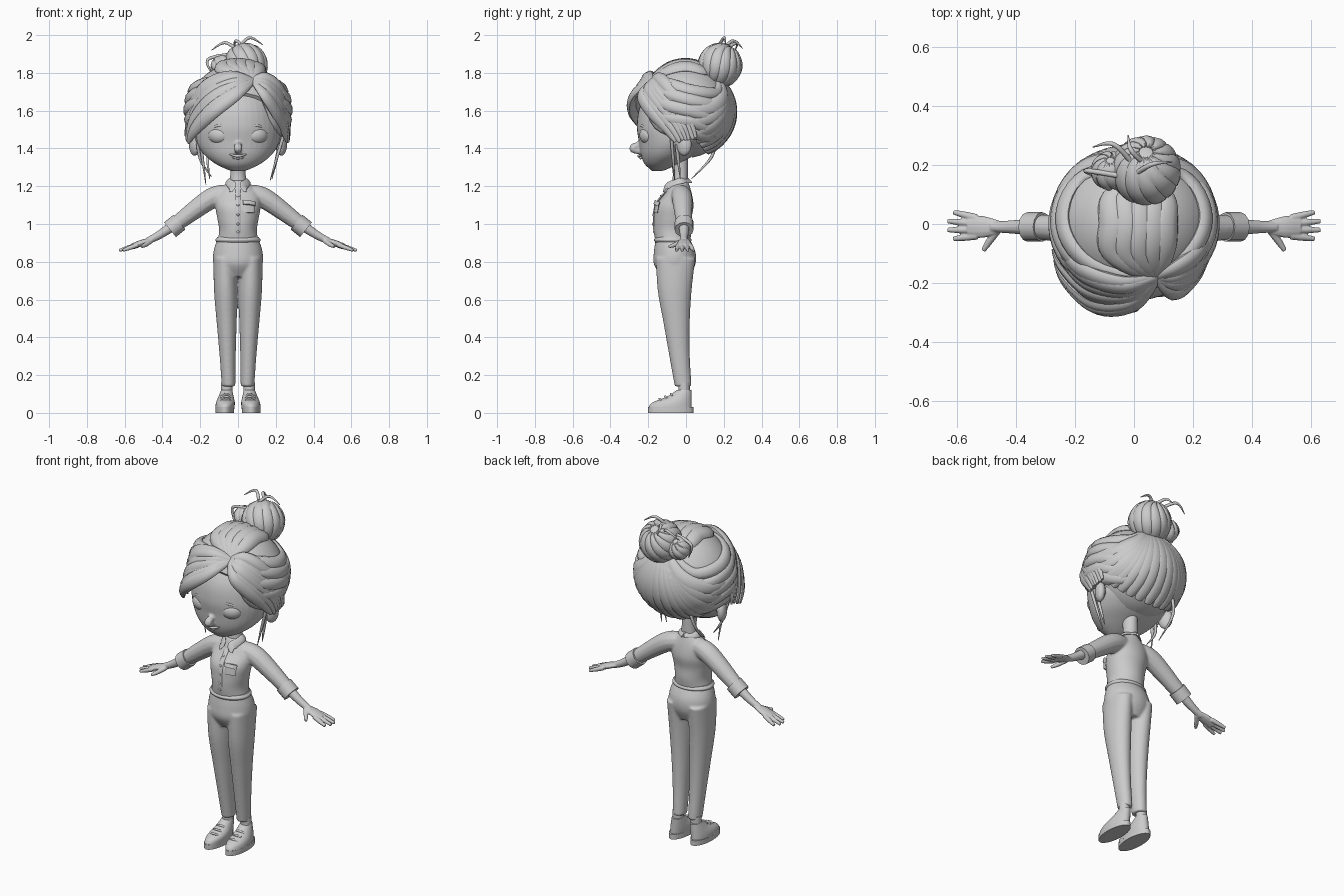
import bpy, bmesh, math, random
from mathutils import Vector, Matrix

random.seed(4)
default_cube = bpy.data.objects.get("Cube")
if default_cube:
    bpy.data.objects.remove(default_cube, do_unlink=True)

SHADE = (.6, .6, .6, 1)
grey = bpy.data.materials.new("clay grey")
grey.use_nodes = True
grey.diffuse_color = SHADE
grey.node_tree.nodes["Principled BSDF"].inputs["Base Color"].default_value = SHADE

UP, FRONT = Vector((0, 0, 1)), Vector((0, -1, 0))
SKULL, SKULL_SIZE = Vector((0, 0, 1.6)), Vector((.265, .243, .25))
BUN, PARTING = Vector((.03, .14, 1.79)), Vector((.08, -.18, 1.76))


def smooth_path(points, steps):
    """Catmull-Rom samples through points of any dimension."""
    padded = [points[0], *points, points[-1]]
    samples = []
    for before, start, end, after in zip(padded, padded[1:], padded[2:], padded[3:]):
        for step in range(steps):
            t = step / steps
            samples.append([q + t / 2 * (r - p + t * (2 * p - 5 * q + 4 * r - s + t * (3 * (q - r) + s - p)))
                            for p, q, r, s in zip(before, start, end, after)])
    return samples + [list(points[-1])]


def skin(bm, path, ref=UP, centre=None, level=False, sides=12):
    """Skin elliptical rings given as (x, y, z, half width, half thickness)."""
    rings = []
    last = len(path) - 1
    for i, (x, y, z, width, thick) in enumerate(path):
        pos = Vector((x, y, z))
        ahead, behind = path[min(i + 1, last)], path[max(i - 1, 0)]
        along = UP if level else (Vector(ahead[:3]) - Vector(behind[:3])).normalized()
        outward = pos - centre if centre else ref
        normal = (outward - along * outward.dot(along)).normalized()
        across = along.cross(normal)
        ring = []
        for k in range(sides):
            angle = math.tau * k / sides
            offset = across * math.cos(angle) * width + normal * math.sin(angle) * thick
            ring.append(bm.verts.new(pos + offset))
        rings.append(ring)
    for lower, upper in zip(rings, rings[1:]):
        for k in range(sides):
            bm.faces.new((lower[k - 1], lower[k], upper[k], upper[k - 1]))
    bm.faces.new(rings[0])
    bm.faces.new(rings[-1])


def ball(bm, location, size, turn=0):
    matrix = Matrix.Translation(location) @ Matrix.Rotation(turn, 4, "Z") @ Matrix.Diagonal((*size, 1))
    bmesh.ops.create_uvsphere(bm, u_segments=32, v_segments=20, radius=1, matrix=matrix)


def finish(bm, name, mirror=False):
    if mirror:
        copies = bmesh.ops.duplicate(bm, geom=bm.verts[:] + bm.edges[:] + bm.faces[:])["geom"]
        copied_verts = [item for item in copies if isinstance(item, bmesh.types.BMVert)]
        bmesh.ops.scale(bm, vec=(-1, 1, 1), verts=copied_verts)
    bmesh.ops.recalc_face_normals(bm, faces=bm.faces[:])
    mesh = bpy.data.meshes.new(name)
    bm.to_mesh(mesh)
    bm.free()
    mesh.materials.append(grey)
    part = bpy.data.objects.new(name, mesh)
    bpy.context.collection.objects.link(part)
    bpy.ops.object.select_all(action="DESELECT")
    part.select_set(True)
    bpy.context.view_layer.objects.active = part
    bpy.ops.object.shade_smooth_by_angle(angle=math.radians(50))
    return part


def blend(main, *others, voxel=.006, rounds=6):
    """Melt parts into one soft surface."""
    for part in (main, *others):
        part.select_set(True)
    bpy.context.view_layer.objects.active = main
    bpy.ops.object.join()
    remesh = main.modifiers.new("melt", "REMESH")
    remesh.mode, remesh.voxel_size, remesh.use_smooth_shade = "VOXEL", voxel, True
    main.modifiers.new("soften", "SMOOTH").iterations = rounds


def loft(name, bottom, top, widths, fronts, backs, x=(0, 0), ease=1, mirror=False):
    """Stack level ellipses from bottom to top; each has a half width, a front and a back."""
    rows = []
    for i, (width, front, back) in enumerate(zip(widths, fronts, backs)):
        t = i / (len(widths) - 1)
        rows.append((x[0] + (x[1] - x[0]) * t, (front + back) / 2, bottom + (top - bottom) * t ** ease,
                     width, (back - front) / 2))
    bm = bmesh.new()
    skin(bm, smooth_path(rows, 6), ref=-FRONT, level=True, sides=40)
    return finish(bm, name, mirror)


def tubes(name, paths, radii, flat=1, mirror=False, ref=UP, centre=None):
    """Tubes through each path, with one radius per point."""
    bm = bmesh.new()
    for path in paths:
        rows = [(*p, r, r * flat) for p, r in zip(path, radii)]
        skin(bm, smooth_path(rows, 6), ref=ref, centre=centre)
    return finish(bm, name, mirror)


# Trousers and shoes
hips = loft("trousers", .72, .92, (.1, .13, .13, .11), (-.13, -.17, -.17, -.16), (.02, .05, .05, .02))
legs = loft("trouser_legs", .14, .82, (.036, .043, .053, .062, .06), (-.06, -.09, -.12, -.15, -.16),
            (.03, .02, .02, .03, .05), x=(.05, .07), mirror=True)
blend(hips, legs, rounds=10)
loft("waistband", .9, .93, (.11, .12, .11), (-.16, -.17, -.16), (.02, .03, .02))
loft("ankles", .08, .16, (.03, .03), (-.04, -.04), (.02, .02), x=(.06, .06), mirror=True)
loft("shoe_soles", 0, .03, (.05, .05), (-.2, -.2), (.04, .04), x=(.07, .07), mirror=True)
loft("shoes", .02, .12, (.05, .05, .04, .03), (-.2, -.18, -.1, -.05), (.03, .03, .03, .03),
     x=(.07, .06), mirror=True)
laces = []
for k in range(3):
    y, z = -.07 - .03 * k, .1 - .013 * k
    laces.append([(.04, y, z - .01), (.06, y - .01, z), (.09, y, z - .01)])
tubes("shoe_laces", laces, [.006] * 3, mirror=True)

# Shirt with sleeves, collar and front details
shirt = loft("shirt", .9, 1.23, (.11, .1, .11, .12, .11, .04), (-.16, -.17, -.17, -.16, -.11, -.08),
             (.02, .03, .03, .04, .03, .01))
sleeves = tubes("sleeves", [[(.06, -.03, 1.16), (.15, -.02, 1.13), (.34, -.01, .99)]], (.05, .055, .04), mirror=True)
blend(shirt, sleeves)
tubes("cuffs", [[(.31, -.01, 1.01), (.36, -.01, .97)]], (.05, .05), mirror=True)
loft("neck", 1.18, 1.36, (.05, .04, .04), (-.08, -.07, -.09), (.01, .01, .01))
tubes("collar", [[(0, .02, 1.23), (.05, -.02, 1.23), (.05, -.06, 1.22), (.03, -.1, 1.2), (.04, -.12, 1.17)]],
      (.02, .02, .02, .024, .005), flat=.25, mirror=True, centre=Vector((0, -.04, 1.18)))
placket = [(0, -.1, 1.18), (0, -.16, 1.1), (0, -.17, 1), (0, -.16, .93)]
tubes("button_placket", [placket], [.014] * 4, flat=.4, ref=FRONT)
bm = bmesh.new()
for x, y, z in smooth_path(placket, 2)[1:-1]:
    ball(bm, (x, y - .005, z), (.007, .004, .007))
finish(bm, "buttons")
pocket_facing = Vector((.3, -1, 0))
tubes("chest_pocket", [[(.06, -.15, 1.12), (.06, -.16, 1.06)]], (.034, .03), flat=.2, ref=pocket_facing)
tubes("pocket_flap", [[(.06, -.15, 1.12), (.06, -.16, 1.1)]], (.037, .035), flat=.3, ref=pocket_facing)

# Hands, with fingers fanned by rule
forearms = tubes("hands", [[(.33, -.01, 1), (.42, -.01, .94), (.48, -.01, .91)]], (.03, .022, .018), mirror=True)
palms = tubes("palms", [[(.45, -.01, .92), (.51, -.01, .9), (.56, -.01, .88)]], (.02, .037, .035),
              flat=.45, mirror=True)
hand = [[(.46, -.02, .91), (.49, -.06, .89), (.51, -.09, .88)]]
for k in range(4):
    base = Vector((.53, .02 - .02 * k, .89))
    tip = Vector((.61 + .02 * (k in (1, 2)), .04 - .03 * k, .86))
    hand.append([base, base.lerp(tip, .5), tip])
fingers = tubes("fingers", hand, (.013, .012, .008), mirror=True)
blend(forearms, palms, fingers, voxel=.003, rounds=4)

# Head and face
head = loft("head", 1.28, 1.76, (.03, .06, .12, .18, .22, .23, .21, .14),
            (-.18, -.19, -.22, -.24, -.25, -.26, -.24, -.16), (-.13, -.1, -.04, .05, .13, .17, .17, .12), ease=2)
nose = tubes("nose", [[(0, -.22, 1.45), (0, -.25, 1.42), (0, -.28, 1.4), (0, -.24, 1.38)]],
             (.014, .018, .022, .014), ref=FRONT)
bm = bmesh.new()
ball(bm, (.23, -.01, 1.42), (.027, .042, .06), turn=-.4)
blend(head, nose, finish(bm, "ears", mirror=True), rounds=4)
tubes("lips", [[(-.05, -.23, 1.37), (0, -.25, 1.36), (.05, -.23, 1.37)]], (.003, .008, .003), ref=FRONT)
tubes("lower_lip", [[(-.03, -.23, 1.35), (0, -.24, 1.35), (.03, -.23, 1.35)]], (.003, .008, .003), ref=FRONT)
bm = bmesh.new()
ball(bm, (.1, -.2, 1.47), (.06, .044, .048), turn=.4)
finish(bm, "eyes", mirror=True)
tubes("eyelids", [[(.04, -.24, 1.47), (.06, -.24, 1.51), (.11, -.23, 1.52), (.17, -.18, 1.48)]],
      (.004, .006, .007, .003), mirror=True, ref=FRONT)

# Hair cap, cut along the hairline
bm = bmesh.new()
ball(bm, SKULL, SKULL_SIZE)
cut = bmesh.ops.bisect_plane(bm, geom=bm.verts[:] + bm.edges[:] + bm.faces[:], plane_co=(0, .02, 1.37),
                             plane_no=(0, -.8, -.6), clear_outer=True)
rim = [item for item in cut["geom_cut"] if isinstance(item, bmesh.types.BMEdge)]
bmesh.ops.holes_fill(bm, edges=rim)
finish(bm, "hair_cap")


def lock(bm, points, width, thick, hug=True):
    """A flat strand, tapered at both ends; it hugs the skull if asked."""
    samples = smooth_path(points, 6)
    rows = []
    for i, sample in enumerate(samples):
        taper = max(.2, math.sin(math.pi * (.13 + .8 * i / (len(samples) - 1))))
        place = Vector(sample)
        if hug:
            ray = place - SKULL
            place = SKULL + ray / Vector(a / b for a, b in zip(ray, SKULL_SIZE)).length
        rows.append((*place, width * taper, thick * taper))
    skin(bm, rows, centre=SKULL, sides=10)


# Strands gathered from the nape, temples and parting up to the bun
bm = bmesh.new()
for k in range(17):
    angle = math.radians(-120 + 15 * k)
    side, behind = math.sin(angle), math.cos(angle)
    flank = abs(side) if behind > 0 else 1
    start = Vector((.25 * side, .12 * behind, 1.36 + .1 * flank ** 3 + .3 * max(0, -behind)))
    sag = Vector((.07 * side, .13, -.05 * flank))
    lock(bm, [start, start.lerp(BUN, .3) + sag, start.lerp(BUN, .7) + sag, BUN], .05, .03)
for side in (-1, 1):
    for k in range(5):
        drop = Vector((0, 0, -.06 * k))
        sweep = [Vector(p) + drop for p in ((.19 * side, -.14, 1.77), (.27 * side, .02, 1.72), (.17 * side, .17, 1.7))]
        lock(bm, [PARTING, *sweep, BUN], .038, .026)
finish(bm, "gathered_hair")

# Raised crown between parting and bun
bm = bmesh.new()
for k in range(5):
    x = -.08 + .05 * k
    lock(bm, [PARTING, (x, -.11, 1.85), (x, 0, 1.87), (x, .1, 1.84), BUN], .05, .03)
finish(bm, "crown_hair")


def fan(name, low, high, count):
    """Strands from the parting, spread between a low and a high path."""
    bm = bmesh.new()
    for k in range(count):
        spread = k / (count - 1)
        jitter = Vector(random.uniform(-.006, .006) for axis in "xyz")
        strand = [Vector(a).lerp(Vector(b), spread) + jitter for a, b in zip(low, high)]
        lock(bm, [PARTING, *strand], .036, .022, hug=False)
    finish(bm, name)


fan("fringe", [(0, -.27, 1.69), (-.12, -.28, 1.6), (-.22, -.2, 1.5), (-.26, -.13, 1.43)],
    [(-.04, -.2, 1.79), (-.17, -.16, 1.74), (-.25, -.08, 1.63), (-.28, -.03, 1.47)], 10)
fan("side_fringe", [(.14, -.23, 1.68), (.2, -.18, 1.59), (.24, -.1, 1.5), (.26, -.05, 1.43)],
    [(.15, -.15, 1.78), (.22, -.1, 1.73), (.27, -.01, 1.62), (.27, .05, 1.46)], 7)

# Large and small bun, wrapped in meridian strands
bm = bmesh.new()
tilt = Matrix.Rotation(-.6, 3, "X")
for centre, radius, count in (((.04, .18, 1.84), .107, 12), ((-.08, .18, 1.83), .06, 9)):
    centre = Vector(centre)
    ball(bm, centre, (radius, radius, radius * 1.1))
    for k in range(count):
        strand = []
        for step in range(1, 16):
            polar = math.pi * step / 16
            turn = math.tau * k / count + polar / 2
            spot = Vector((math.sin(polar) * math.cos(turn), math.sin(polar) * math.sin(turn), math.cos(polar)))
            strand.append((*(centre + tilt @ spot * radius), radius * .3 * math.sin(polar), radius * .12))
        skin(bm, strand, centre=centre, sides=8)
finish(bm, "hair_bun")

# Loose wisps at the face, nape and bun: start, end and bow of each
wisps = []
for start, end, bow in (((-.21, -.13, 1.52), (-.17, -.06, 1.21), (0, .02, 0)),
                        ((-.22, -.1, 1.5), (-.14, -.06, 1.25), (-.02, .02, -.03)),
                        ((.25, -.08, 1.5), (.17, -.06, 1.23), (0, 0, 0)),
                        ((.22, -.05, 1.42), (.18, -.03, 1.24), (0, 0, 0)),
                        ((-.13, .16, 1.47), (-.15, .03, 1.24), (-.02, .04, 0)),
                        ((-.02, .15, 1.9), (.13, .21, 1.95), (0, .02, .06)),
                        ((0, .2, 1.92), (-.14, .26, 1.92), (0, .04, .04)),
                        ((.04, .2, 1.93), (-.02, .3, 1.93), (-.02, 0, .04)),
                        ((-.03, .16, 1.9), (-.13, .16, 1.78), (-.08, .02, .03)),
                        ((.08, .14, 1.92), (.1, .17, 1.74), (.06, .03, 0))):
    start, end = Vector(start), Vector(end)
    wisps.append([start, start.lerp(end, .5) + Vector(bow), end])
tubes("loose_wisps", wisps, (.009, .008, .002), centre=SKULL)
